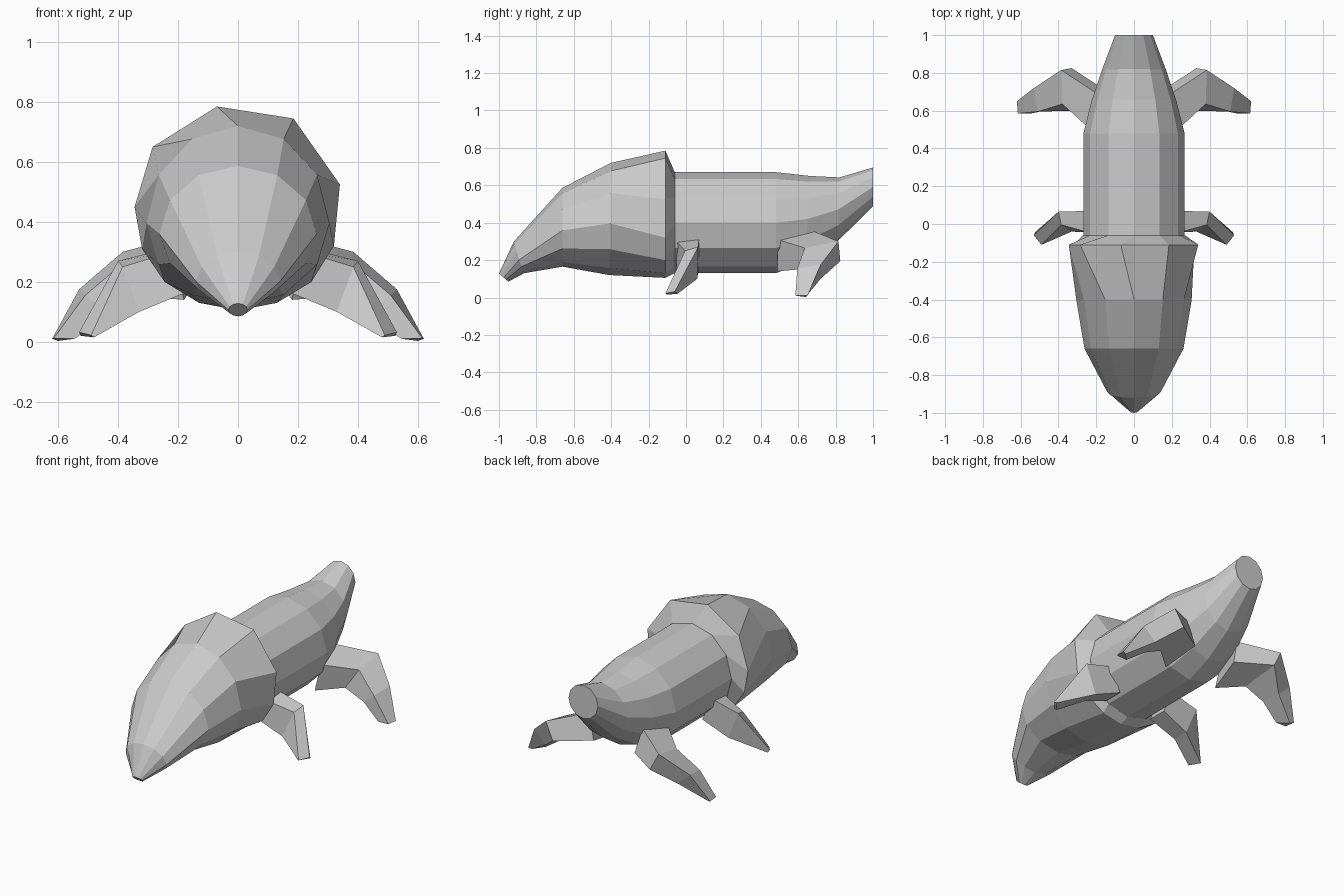
import bpy, bmesh, math

if "Cube" in bpy.data.objects:
    bpy.data.objects.remove(bpy.data.objects["Cube"])


def loft(name, rings, cap_start=True, cap_end=True):
    """Skin a list of equal-length point rings."""
    bm = bmesh.new()
    vs = [[bm.verts.new(p) for p in r] for r in rings]
    n = len(rings[0])
    for a, b in zip(vs, vs[1:]):
        for i in range(n):
            j = (i + 1) % n
            bm.faces.new((a[i], a[j], b[j], b[i]))
    if cap_start:
        bm.faces.new(vs[0][::-1])
    if cap_end:
        bm.faces.new(vs[-1])
    bmesh.ops.recalc_face_normals(bm, faces=bm.faces)
    me = bpy.data.meshes.new(name)
    bm.to_mesh(me)
    bm.free()
    ob = bpy.data.objects.new(name, me)
    bpy.context.collection.objects.link(ob)
    return ob


def oval(y_top, y_bot, half_w, top, bot, mid=0.5, n=12):
    """Egg-shaped ring clockwise from the top; mid sets the widest height."""
    zm = bot + (top - bot) * mid
    pts = []
    for i in range(n):
        a = 2 * math.pi * i / n
        c = math.cos(a)
        z = zm + c * ((top - zm) if c > 0 else (zm - bot))
        pts.append((half_w * math.sin(a), y_top + (y_bot - y_top) * (1 - c) / 2, z))
    return pts


# Head and shoulders: slanted snout growing to an irregular collar
collar = [(-.07, .785), (.185, .745), (.34, .525), (.32, .32), (.245, .20), (.13, .13),
          (0, .105), (-.13, .13), (-.245, .20), (-.32, .31), (-.345, .45), (-.285, .65)]
loft("head", [
    oval(-1.0, -.95, .032, .128, .085),
    oval(-.92, -.865, .14, .30, .13, .42),
    oval(-.66, -.66, .262, .587, .165, .46),
    oval(-.40, -.41, .305, .72, .12, .46),
    [(x, -.11, z) for x, z in collar],
    oval(-.06, -.06, .27, .67, .13),
])

# Barrel body tapering to an upturned blunt tail
loft("body", [
    oval(-.10, -.10, .268, .67, .13),
    oval(.48, .48, .268, .67, .13),
    oval(.66, .64, .225, .65, .19),
    oval(.82, .81, .17, .642, .30),
    oval(1.0, 1.0, .10, .695, .488),
])

# Legs: four-sided, rings ordered front top, back top, back bottom, front bottom
front_leg = [
    [(.22, -.05, .30), (.22, .07, .315), (.16, .07, .17), (.16, -.05, .17)],
    [(.385, -.005, .25), (.40, .065, .27), (.33, .06, .10), (.33, -.04, .10)],
    [(.49, -.11, .022), (.53, -.06, .032), (.525, -.045, .02), (.48, -.10, .015)],
]
hind_leg = [
    [(.22, .49, .31), (.18, .68, .355), (.14, .70, .20), (.18, .49, .14)],
    [(.38, .635, .265), (.385, .815, .30), (.33, .825, .195), (.31, .60, .15)],
    [(.51, .595, .155), (.53, .72, .175), (.45, .72, .10), (.43, .61, .09)],
    [(.615, .585, .012), (.62, .65, .01), (.60, .64, .003), (.545, .585, .01)],
]
for name, rings in (("front_leg", front_leg), ("hind_leg", hind_leg)):
    for side, s in (("right", 1), ("left", -1)):
        loft(f"{name}_{side}", [[(s * x, y, z) for x, y, z in r] for r in rings])
